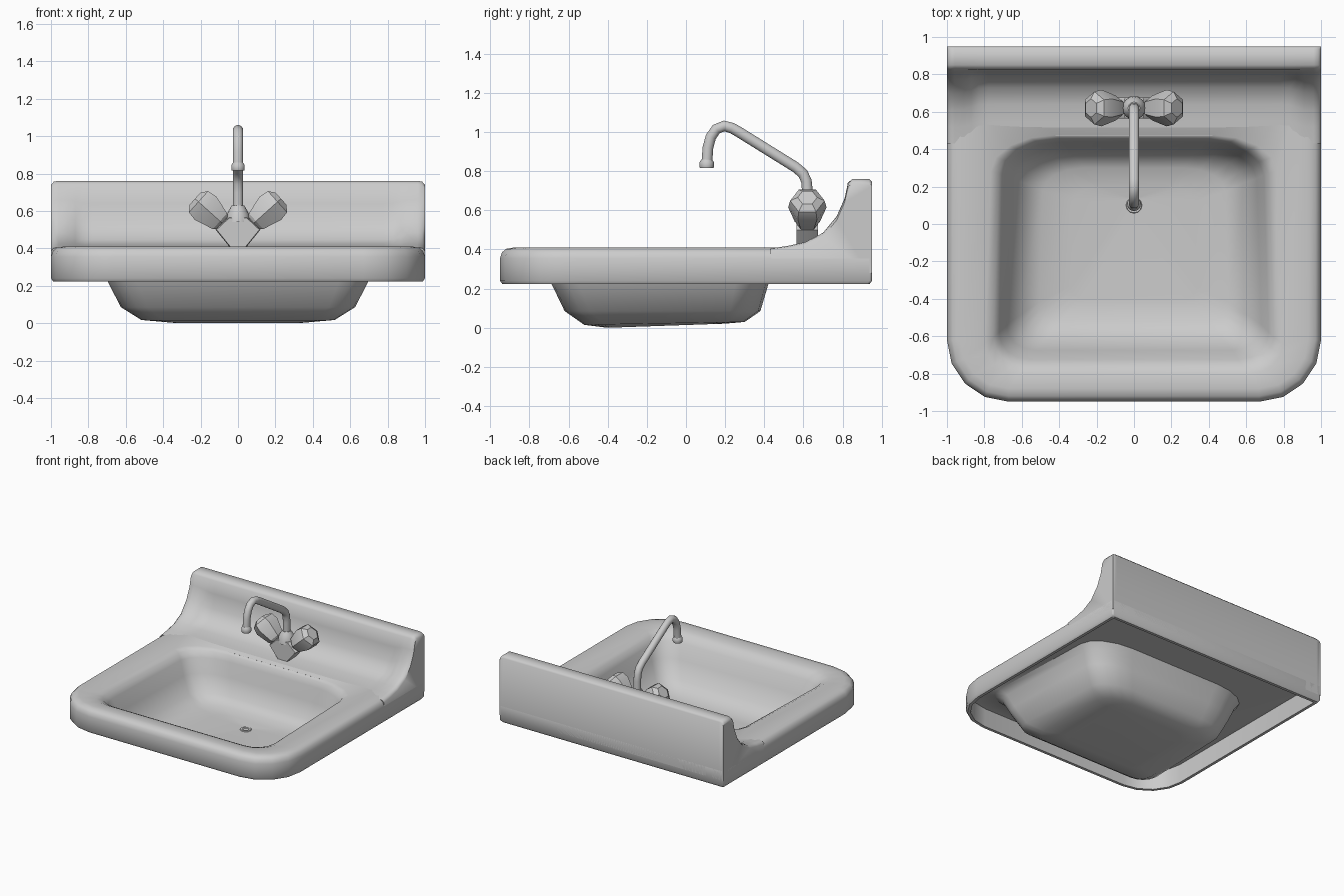
import bpy
from math import sin, cos, pi, radians
from mathutils import Vector

if "Cube" in bpy.data.objects:
    bpy.data.objects.remove(bpy.data.objects["Cube"])


def finish(obj, angle):
    bpy.ops.object.select_all(action='DESELECT')
    obj.select_set(True)
    bpy.context.view_layer.objects.active = obj
    # consistent outward normals
    bpy.ops.object.mode_set(mode='EDIT')
    bpy.ops.mesh.select_all(action='SELECT')
    bpy.ops.mesh.normals_make_consistent(inside=False)
    bpy.ops.object.mode_set(mode='OBJECT')
    if angle:
        bpy.ops.object.shade_smooth_by_angle(angle=radians(angle))
    return obj


def loft(name, rings, angle=40):
    """Skin equal-length closed rings and cap both ends."""
    n = len(rings[0])
    verts = [p for r in rings for p in r]
    faces = [(k * n + i, k * n + (i + 1) % n, (k + 1) * n + (i + 1) % n, (k + 1) * n + i)
             for k in range(len(rings) - 1) for i in range(n)]
    faces += [tuple(range(n)), tuple(range(len(verts) - n, len(verts)))]
    mesh = bpy.data.meshes.new(name)
    mesh.from_pydata(verts, [], faces)
    obj = bpy.data.objects.new(name, mesh)
    bpy.context.collection.objects.link(obj)
    return finish(obj, angle)


def outline(hx, y0, y1, z, front, back, taper=0.0, slope=0.0, seg=4):
    """Rounded rectangle; front/back are elliptical corner radii (rx, ry)."""
    pts = []
    corners = [(1, 1, back, 0), (-1, 1, back, 1), (-1, -1, front, 2), (1, -1, front, 3)]
    for sx, sy, (rx, ry), q in corners:
        cx, cy = sx * (hx - rx), (y1 - ry if sy > 0 else y0 + ry)
        for i in range(seg + 1):
            a = (q + i / seg) * pi / 2
            x, y = cx + rx * cos(a), cy + ry * sin(a)
            x *= 1 - taper * (y - y0) / (y1 - y0)
            pts.append((x, y, z + slope * (y - y0)))
    return pts


def rim(inset, z):
    r = 0.33 - inset
    return outline(1 - inset, -0.95 + inset, 0.95 - inset, z, (r, r), (0.012, 0.012))


def bowl(hx, y0, y1, z, slope=0.0):
    k = hx / 0.74
    return outline(hx, y0, y1, z, (0.17 * k, 0.15 * k), (0.33 * k, 0.18 * k), 0.05, slope)


# Basin: one closed shell from drain, over the rim, to the underside of the bowl
loft("basin", [
    bowl(0.04, 0.06, 0.14, 0.028),
    bowl(0.34, -0.40, 0.20, 0.026, 0.03),
    bowl(0.51, -0.52, 0.30, 0.035, 0.02),
    bowl(0.615, -0.615, 0.37, 0.10),
    bowl(0.685, -0.675, 0.41, 0.23),
    bowl(0.725, -0.725, 0.44, 0.34),
    bowl(0.755, -0.76, 0.455, 0.385),
    bowl(0.80, -0.80, 0.475, 0.405),
    rim(0.07, 0.41), rim(0.03, 0.403), rim(0.01, 0.385), rim(0, 0.355),
    rim(0, 0.24), rim(0.012, 0.223), rim(0.035, 0.223),
    rim(0.04, 0.37),
    bowl(0.78, -0.78, 0.47, 0.37),
    bowl(0.74, -0.73, 0.45, 0.32),
    bowl(0.70, -0.685, 0.42, 0.22),
    bowl(0.63, -0.62, 0.38, 0.085),
    bowl(0.52, -0.52, 0.30, 0.015, 0.018),
    bowl(0.35, -0.40, 0.20, 0.0, 0.035),
], 50)

# Backsplash: cross-sections along x, raised wings at both ends
WING = [(0.43, 0.405), (0.52, 0.418), (0.61, 0.438), (0.70, 0.485), (0.77, 0.57), (0.81, 0.66), (0.828, 0.74)]
MID = [(0.47, 0.402), (0.55, 0.408), (0.64, 0.418), (0.73, 0.445), (0.79, 0.53), (0.813, 0.64), (0.826, 0.74)]


def splash(x, t, base, drop=0.0):
    front = [(a + (c - a) * t, b + (d - b) * t - drop) for (a, b), (c, d) in zip(MID, WING)]
    prof = front + [(0.85, 0.76 - drop), (0.935, 0.76 - drop), (0.95, 0.745 - drop),
                    (0.95, 0.28), (0.93, 0.28), (0.925, base), (front[0][0] + 0.02, base)]
    return [(x, y, z) for y, z in prof]


half = [(1, 1, 0.29, 0.02), (0.985, 1, 0.29, 0.004), (0.965, 1, 0.29, 0), (0.96, 1, 0.385, 0),
        (0.91, 0.95, 0.385, 0), (0.87, 0.5, 0.385, 0), (0.83, 0.08, 0.385, 0), (0.78, 0, 0.385, 0)]
loft("backsplash", [splash(-x, t, b, d) for x, t, b, d in half]
     + [splash(x, t, b, d) for x, t, b, d in reversed(half)], 50)


def turned(name, base, axis, profile, sides, angle):
    """Loft round rings of (distance, radius) along an axis."""
    axis = Vector(axis).normalized()
    u = Vector((0, 1, 0)) if abs(axis.y) < 0.5 else Vector((1, 0, 0))
    v = axis.cross(u)
    base = Vector(base)
    rings = [[base + axis * t + r * (u * cos(2 * pi * i / sides) + v * sin(2 * pi * i / sides))
              for i in range(sides)] for t, r in profile]
    return loft(name, rings, angle)


# Drain ring
turned("drain", (0, 0.1, 0.024), (0, 0, 1), [(0, 0.045), (0.01, 0.04), (0.01, 0.025), (0.004, 0.02)], 12, 40)

# Faucet body: wedge profile extruded in y
BODY = [(-0.12, 0.50), (-0.05, 0.565), (0.05, 0.565), (0.12, 0.50), (0.035, 0.395), (-0.035, 0.395)]
loft("faucet_body", [[(x * k, y, 0.49 + (z - 0.49) * k) for x, z in BODY]
                     for y, k in ((0.565, 0.95), (0.575, 1), (0.665, 1), (0.675, 0.95))], 30)
turned("spout_collar", (0, 0.62, 0.54), (0, 0, 1),
       [(0, 0.065), (0.04, 0.06), (0.07, 0.045), (0.09, 0.032)], 16, 40)

# Faceted knobs and their stems
for side, s in (("left", -1), ("right", 1)):
    turned(side + "_stem", (s * 0.05, 0.62, 0.495), (s, 0, 0.95), [(0, 0.045), (0.08, 0.04)], 12, 40)
    turned(side + "_knob", (s * 0.085, 0.62, 0.535), (s, 0, 0.9),
           [(0, 0.05), (0.015, 0.066), (0.12, 0.098), (0.17, 0.088), (0.195, 0.05)], 6, 25)

# Spout pipe
PATH = [(0.62, 0.5), (0.62, 0.70), (0.615, 0.75), (0.597, 0.788), (0.56, 0.82), (0.27, 1.0),
        (0.235, 1.02), (0.195, 1.031), (0.155, 1.015), (0.127, 0.975), (0.112, 0.92), (0.106, 0.83)]
pts = [Vector((0, y, z)) for y, z in PATH]
rings = []
for i, p in enumerate(pts):
    d = (pts[min(i + 1, len(pts) - 1)] - pts[max(i - 1, 0)]).normalized()
    n = d.cross(Vector((1, 0, 0)))
    rings.append([p + 0.028 * (Vector((cos(a), 0, 0)) + n * sin(a))
                  for a in (2 * pi * k / 14 for k in range(14))])
loft("spout", rings, 50)
turned("spout_tip", (0, 0.106, 0.815), (0, 0, 1),
       [(0, 0.034), (0.008, 0.037), (0.03, 0.037), (0.045, 0.027)], 14, 40)
